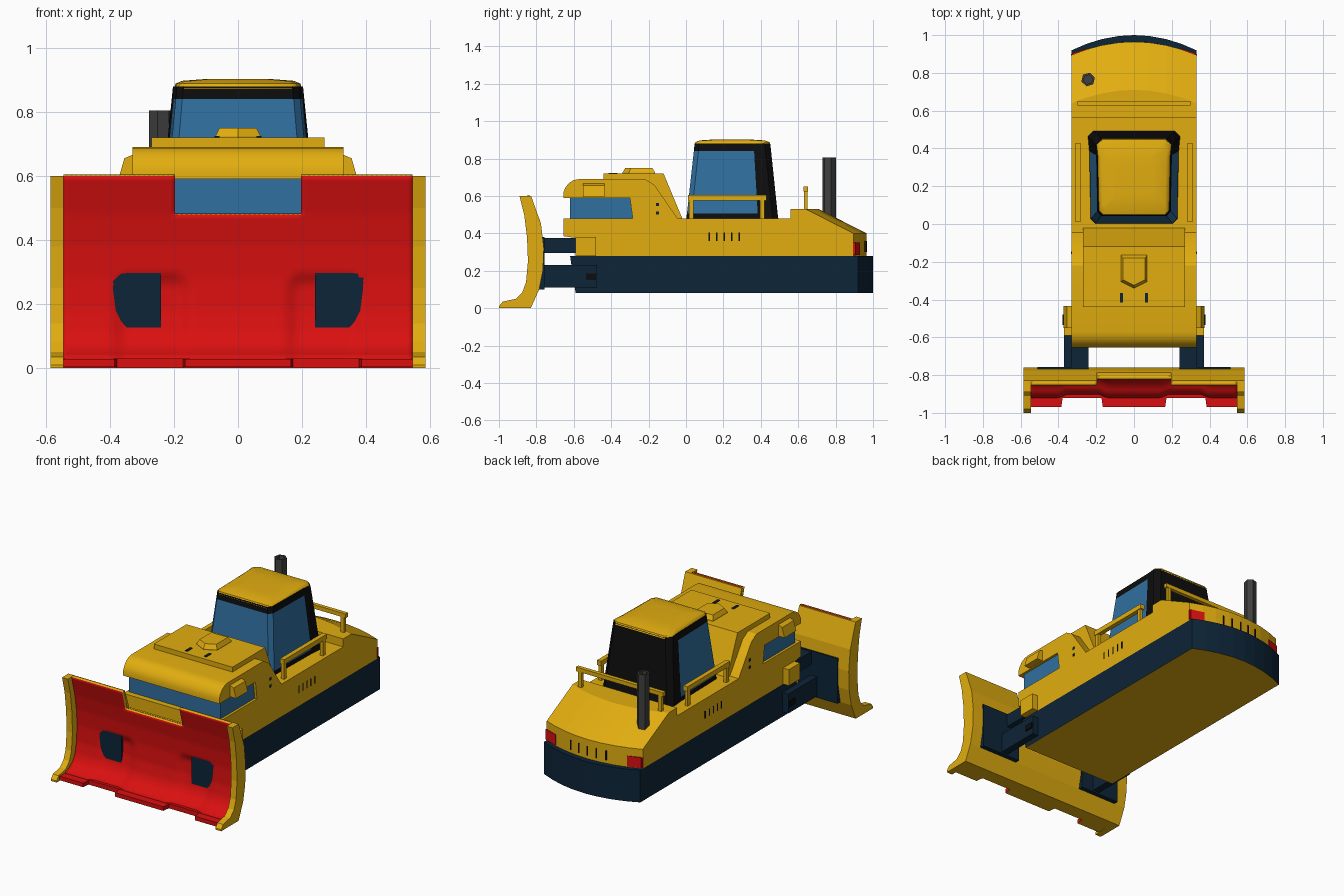
import bpy, bmesh, math

if "Cube" in bpy.data.objects:
    bpy.data.objects.remove(bpy.data.objects["Cube"])

def material(name, r, g, b):
    m = bpy.data.materials.new(name)
    m.diffuse_color = (r, g, b, 1)
    m.use_nodes = True
    m.node_tree.nodes["Principled BSDF"].inputs["Base Color"].default_value = m.diffuse_color
    return m

YEL = material("yellow paint", .76, .42, .005)
RED = material("red paint", .70, .005, .005)
NAVY = material("navy", .004, .018, .04)
BLUE = material("blue glass", .03, .16, .35)
BLACK = material("black trim", .004, .004, .004)
GREY = material("dark grey", .05, .05, .05)

def finish(name, bm, mats, rule=None, smooth=None, normals=True):
    if normals:
        bmesh.ops.recalc_face_normals(bm, faces=bm.faces)
    bm.normal_update()
    if rule:
        for f in bm.faces:
            f.material_index = rule(f)
    me = bpy.data.meshes.new(name)
    bm.to_mesh(me)
    bm.free()
    for m in mats:
        me.materials.append(m)
    ob = bpy.data.objects.new(name, me)
    bpy.context.scene.collection.objects.link(ob)
    if smooth:
        bpy.context.view_layer.objects.active = ob
        ob.select_set(True)
        bpy.ops.object.shade_smooth_by_angle(angle=math.radians(smooth))
        ob.select_set(False)
    return ob

def loft(name, rings, mats, rule=None, smooth=None):
    """Skin closed rings of points and cap both ends."""
    bm = bmesh.new()
    rs = [[bm.verts.new(p) for p in r] for r in rings]
    for a, b in zip(rs, rs[1:]):
        for i in range(len(a)):
            j = (i + 1) % len(a)
            bm.faces.new((a[i], a[j], b[j], b[i]))
    bm.faces.new(rs[0])
    bm.faces.new(rs[-1])
    return finish(name, bm, mats, rule, smooth)

def extrude_x(name, profile, xs, mats, rule=None, smooth=None, warp=0):
    """Extrude a (y, z) profile along x; warp bows the rear end."""
    rings = [[(x, y - (warp * (x / .33) ** 2 if y > .6 else 0), z)
              for y, z in profile] for x in xs]
    return loft(name, rings, mats, rule, smooth)

def box(name, x0, x1, y0, y1, z0, z1, mat, rule=None):
    mats = mat if isinstance(mat, list) else [mat]
    return extrude_x(name, [(y0, z0), (y1, z0), (y1, z1), (y0, z1)], (x0, x1), mats, rule)

underside = lambda f: 1 if f.normal.z < -.9 else 0
BOW = (-.33, -.25, -.17, -.08, 0, .08, .17, .25, .33)

# Lower hull and main body
extrude_x("skirt", [(-.62, .28), (-.59, .08), (1, .08), (1, .28)], BOW,
          [NAVY, YEL], underside, warp=.08)
extrude_x("body", [(-.59, .28), (-.59, .375), (-.655, .385), (-.655, .48), (.56, .48),
                   (.56, .53), (.71, .53), (.965, .40), (.965, .28)], BOW, [YEL], warp=.07)

# Front housing with a window band
box("window_band", -.315, .315, -.62, -.28, .47, .60, BLUE)
extrude_x("hood", [(-.655, .59), (-.655, .62), (-.645, .645), (-.625, .67), (-.60, .685),
                   (-.57, .69), (-.22, .69), (-.17, .66), (-.045, .48), (-.285, .48),
                   (-.30, .59)], (-.33, .33), [YEL], smooth=30)
extrude_x("hood_slab", [(-.44, .68), (-.44, .72), (-.12, .72), (-.02, .48), (-.2, .48)],
          (-.27, .27), [YEL])
hatch = [(-.07, -.165), (.07, -.165), (.07, -.305), (0, -.34), (-.07, -.305)]
loft("hatch", [[(x * k, -.25 + (y + .25) * k, z) for x, y in hatch]
               for k, z in ((1, .71), (1, .725), (.82, .75))], [YEL])

# Cab: glass front and sides, black rear and trim
def cab_ring(z, hx, y0, y1):
    ys = y0 + .78 * (y1 - y0)
    right = [(hx * .84, y0), (hx * .94, y0 + .025), (hx * .97, ys),
             (hx, y1 - .03), (hx - .03, y1)]
    return [(x, y, z) for x, y in right] + [(-x, y, z) for x, y in reversed(right)]

def cab_rule(f):
    c = f.calc_center_median()
    return 1 if .51 < c.z < .83 and c.y < .34 and abs(f.normal.z) < .9 else 0

loft("cab", [cab_ring(.47, .245, .0, .495), cab_ring(.505, .241, .005, .49),
             cab_ring(.84, .207, .042, .455), cab_ring(.88, .203, .046, .45)],
     [BLACK, BLUE], cab_rule)
loft("cab_roof", [cab_ring(.872, .200, .045, .452), cab_ring(.888, .195, .05, .447),
                  cab_ring(.897, .175, .075, .42), cab_ring(.902, .11, .15, .34)],
     [YEL], smooth=50)

# Exhaust stack
loft("exhaust", [[(-.243 + r * math.cos(a * math.tau / 6 + .3),
                   .765 + r * math.sin(a * math.tau / 6 + .3), z) for a in range(6)]
                 for r, z in ((.037, .45), (.037, .805), (.025, .805), (.025, .74))], [GREY])

# Handrails
for s, side in ((-1, "left"), (1, "right")):
    X = lambda a, b: sorted((s * a, s * b))
    box("side_rail_" + side, *X(.282, .31), .01, .43, .575, .605, YEL)
    for y in (.025, .405):
        box("side_rail_post_" + side, *X(.286, .306), y - .01, y + .015, .47, .58, YEL)
    for x in (.09, .275):
        if x > .1:
            box("rear_rail_post_" + side, *X(x - .012, x + .012), .63, .65, .52, .64, YEL)

    # Side boxes, brackets and push arms
    lamp = [(.32, .595), (.372, .595), (.355, .655), (.32, .67)]
    loft("side_box_" + side, [[(s * x, y, z) for x, z in lamp] for y in (-.55, -.435)], [YEL])
    box("arm_bracket_" + side, *X(.32, .37), -.59, -.48, .28, .38, YEL)
    box("lower_arm_" + side, *X(.325, .37), -.80, -.475, .11, .23, NAVY)
    box("upper_arm_" + side, *X(.24, .33), -.80, -.585, .295, .375, NAVY)
    box("arm_pin_" + side, *X(.36, .378), -.535, -.48, .15, .185, BLACK)
    box("blade_mount_" + side, *X(.24, .51), -.80, -.757, .10, .38, NAVY)

    # Tail lamps and side vents
    tail = [(.245, .918), (.325, .893), (.325, .86), (.245, .86)]
    loft("tail_lamp_" + side, [[(s * x, y + .012, z) for x, y in tail] for z in (.285, .35)], [RED])
    box("tail_lamp_side_" + side, *X(.325, .333), .893, .92 - .02, .285, .35, RED)
    for i in range(5):
        y = .12 + i * .04
        box("side_vent_" + side, *X(.32, .332), y, y + .008, .36, .405, BLACK)
    for z in (.51, .555):
        box("hood_bolt_" + side, *X(.32, .333), -.16, -.145, z - .008, z + .008, NAVY)

    # Blade end plates
    extrude_x("blade_end_" + side,
              [(-.89, .6), (-.865, .5), (-.85, .38), (-.845, .25), (-.855, .14), (-.875, .085),
               (-.91, .05), (-.98, .035), (-1, .01), (-1, 0), (-.83, 0), (-.785, .1),
               (-.765, .2), (-.76, .32), (-.775, .45), (-.828, .6)],
              X(.545, .585), [YEL])
    # Outer cutting tooth
    tooth = [(.375, -.90), (.385, -.97), (.545, -.97), (.545, -.90)]
    loft("outer_tooth_" + side, [[(s * x, y, z) for x, y in tooth] for z in (.003, .028)],
         [RED, YEL], underside)

box("rear_rail", -.30, .30, .628, .652, .625, .65, YEL)
for i in range(-2, 3):
    y = .965 - .07 * (i * .06 / .33) ** 2
    box("rear_vent", i * .06 - .004, i * .06 + .004, y - .02, y + .003, .30, .36, BLACK)
for s in (-1, 1):
    box("hood_vent", s * .065 - .008, s * .065 + .008, -.415, -.365, .715, .724, NAVY)

# Blade: curved red facing with two arched recesses and a top notch
CURVE = [(.0, -.92), (.03, -.92), (.045, -.88), (.07, -.845), (.11, -.822), (.18, -.806),
         (.28, -.80), (.38, -.806), (.48, -.823), (.6, -.855)]

def face_y(z):
    for (z0, y0), (z1, y1) in zip(CURVE, CURVE[1:]):
        if z <= z1 + 1e-6:
            return y0 + (y1 - y0) * (z - z0) / (z1 - z0)
    return CURVE[-1][1]

def recess(x, z):
    qx, qz = abs(abs(x) - .27) - .065, z - .24
    d = math.hypot(max(qx, 0), max(qz, 0)) + min(max(qx, qz), 0) - .06
    return .018 * min(max(-d / .04, 0), 1)

bm = bmesh.new()
xs = [.545 * i / 36 for i in range(-36, 37)]
zs = [.03 + .015 * i for i in range(39)]
grid = [[bm.verts.new((x, face_y(z) + recess(x, z), z)) for x in xs] for z in zs]
for j in range(38):
    for i in range(72):
        if not (abs(xs[i] + xs[i + 1]) / 2 < .197 and zs[j] > .475):
            bm.faces.new((grid[j][i], grid[j][i + 1], grid[j + 1][i + 1], grid[j + 1][i]))
bmesh.ops.delete(bm, geom=[v for v in bm.verts if not v.link_faces], context='VERTS')
skin = finish("blade_facing", bm, [RED, YEL], smooth=30, normals=False)
sol = skin.modifiers.new("thickness", 'SOLIDIFY')
sol.thickness, sol.offset, sol.material_offset_rim = .018, -1, 1

# Blade back, in three spans around the notch
BACK = [(-.828, .6), (-.775, .45), (-.76, .32), (-.765, .2), (-.785, .1), (-.83, 0)]
front = [(y + .019, z) for z, y in CURVE]
low = [p for p in front if p[1] <= .48] + [(-.785, .48)] + BACK[1:]
for name, span, prof in (("left", (-.545, -.197), front + BACK), ("middle", (-.197, .197), low),
                         ("right", (.197, .545), front + BACK)):
    extrude_x("blade_back_" + name, prof, span, [YEL])

# Cutting edge and middle tooth
box("cutting_edge", -.545, .545, -.92, -.85, .001, .03, [RED, YEL], underside)
loft("middle_tooth", [[(-.175, -.90, z), (-.165, -.97, z), (.165, -.97, z), (.175, -.90, z)]
                      for z in (.003, .028)], [RED, YEL], underside)
